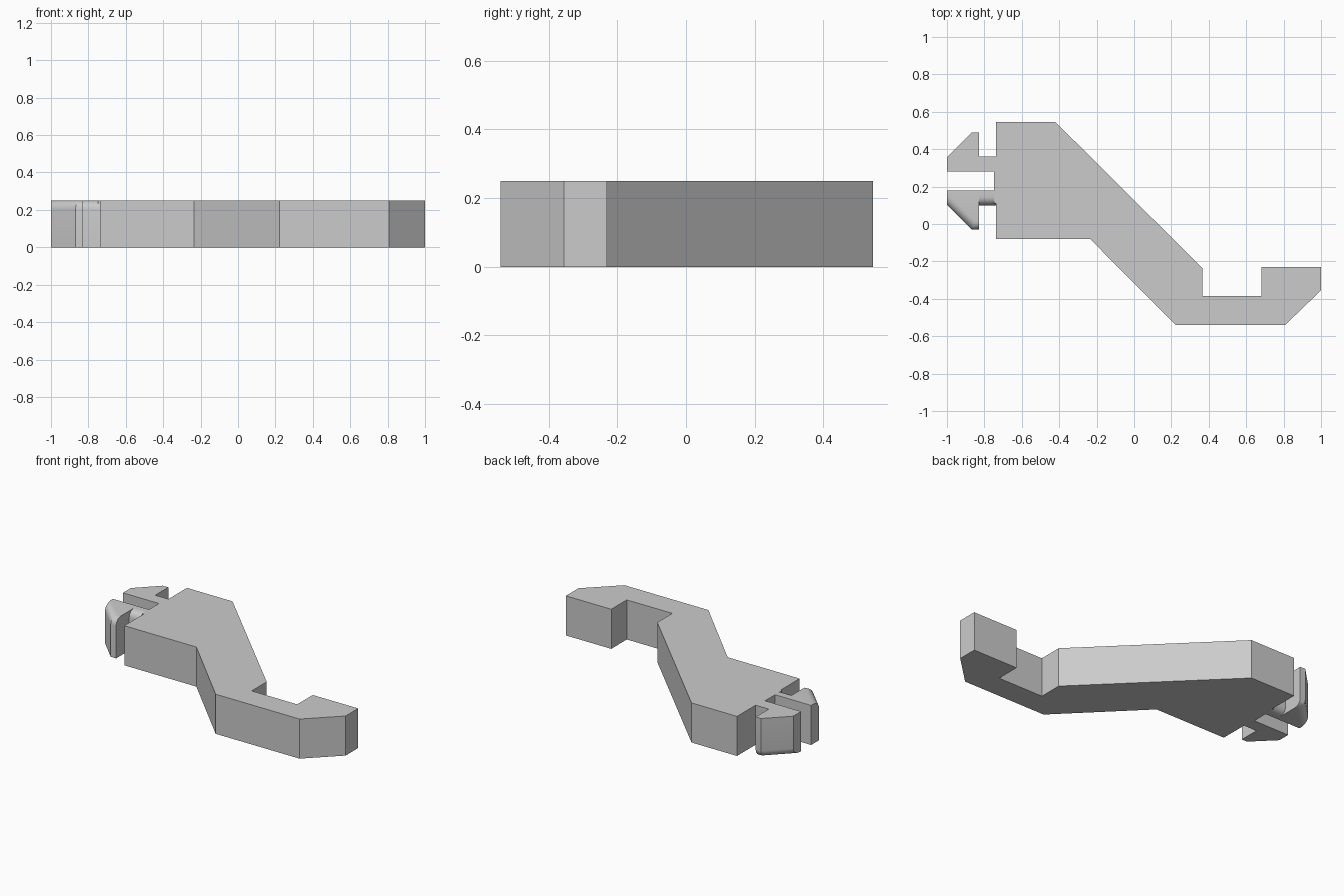
import bpy, bmesh
from mathutils import Matrix

HEIGHT = 0.25
CLIP_Y = 0.23      # centre line between the two clip prongs
ROUND = 0.045

cube = bpy.data.objects.get("Cube")
if cube:
    bpy.data.objects.remove(cube, do_unlink=True)

grey = bpy.data.materials.new("plain grey")
grey.use_nodes = True
colour = (0.6, 0.6, 0.6, 1)
grey.diffuse_color = colour
grey.node_tree.nodes["Principled BSDF"].inputs["Base Color"].default_value = colour


def plate(name, outline, rounded=(), flip=False):
    """Extrude an outline; round the top edges starting at the given points."""
    bm = bmesh.new()
    base = [bm.verts.new((x, y, 0)) for x, y in outline]
    top = [bm.verts.new((x, y, HEIGHT)) for x, y in outline]
    bm.faces.new(base)
    bm.faces.new(top)
    n = len(outline)
    for i in range(n):
        j = (i + 1) % n
        bm.faces.new((base[i], base[j], top[j], top[i]))
    edges = [bm.edges.get((top[i], top[(i + 1) % n])) for i in rounded]
    if edges:
        bmesh.ops.bevel(bm, geom=edges, offset=ROUND, segments=6,
                        profile=0.5, affect='EDGES')
    if flip:
        # half turn about the clip's lengthwise axis
        pivot = Matrix.Translation((0, CLIP_Y, HEIGHT / 2))
        turn = pivot @ Matrix.Rotation(3.14159265, 4, 'X') @ pivot.inverted()
        bmesh.ops.transform(bm, matrix=turn, verts=bm.verts)
    bmesh.ops.recalc_face_normals(bm, faces=bm.faces)
    mesh = bpy.data.meshes.new(name)
    bm.to_mesh(mesh)
    bm.free()
    mesh.materials.append(grey)
    obj = bpy.data.objects.new(name, mesh)
    bpy.context.collection.objects.link(obj)
    if edges:
        bpy.ops.object.select_all(action='DESELECT')
        obj.select_set(True)
        bpy.context.view_layer.objects.active = obj
        bpy.ops.object.shade_smooth_by_angle(angle=0.5)
    return obj


# Block, slanted arm and upturned hook
plate("hook_body", [
    (-0.738, 0.545), (-0.42, 0.545), (0.365, -0.235), (0.365, -0.385),
    (0.683, -0.385), (0.683, -0.23), (1, -0.23), (1, -0.355),
    (0.808, -0.54), (0.222, -0.54), (-0.235, -0.08), (-0.738, -0.08)])

# Thin web closing the slot between the prongs
plate("slot_end", [(-0.748, 0.11), (-0.735, 0.11), (-0.735, 0.35), (-0.748, 0.35)])

# Barbed snap-fit prongs, one a half turn of the other
for side, flip in (("front", False), ("back", True)):
    plate(side + "_prong_stem",
          [(-0.73, 0.18), (-0.83, 0.18), (-0.83, 0.10), (-0.73, 0.10)],
          rounded=[2], flip=flip)
    plate(side + "_prong_barb",
          [(-1, 0.18), (-0.83, 0.18), (-0.83, -0.03), (-0.868, -0.03), (-1, 0.102)],
          rounded=[2, 3], flip=flip)
